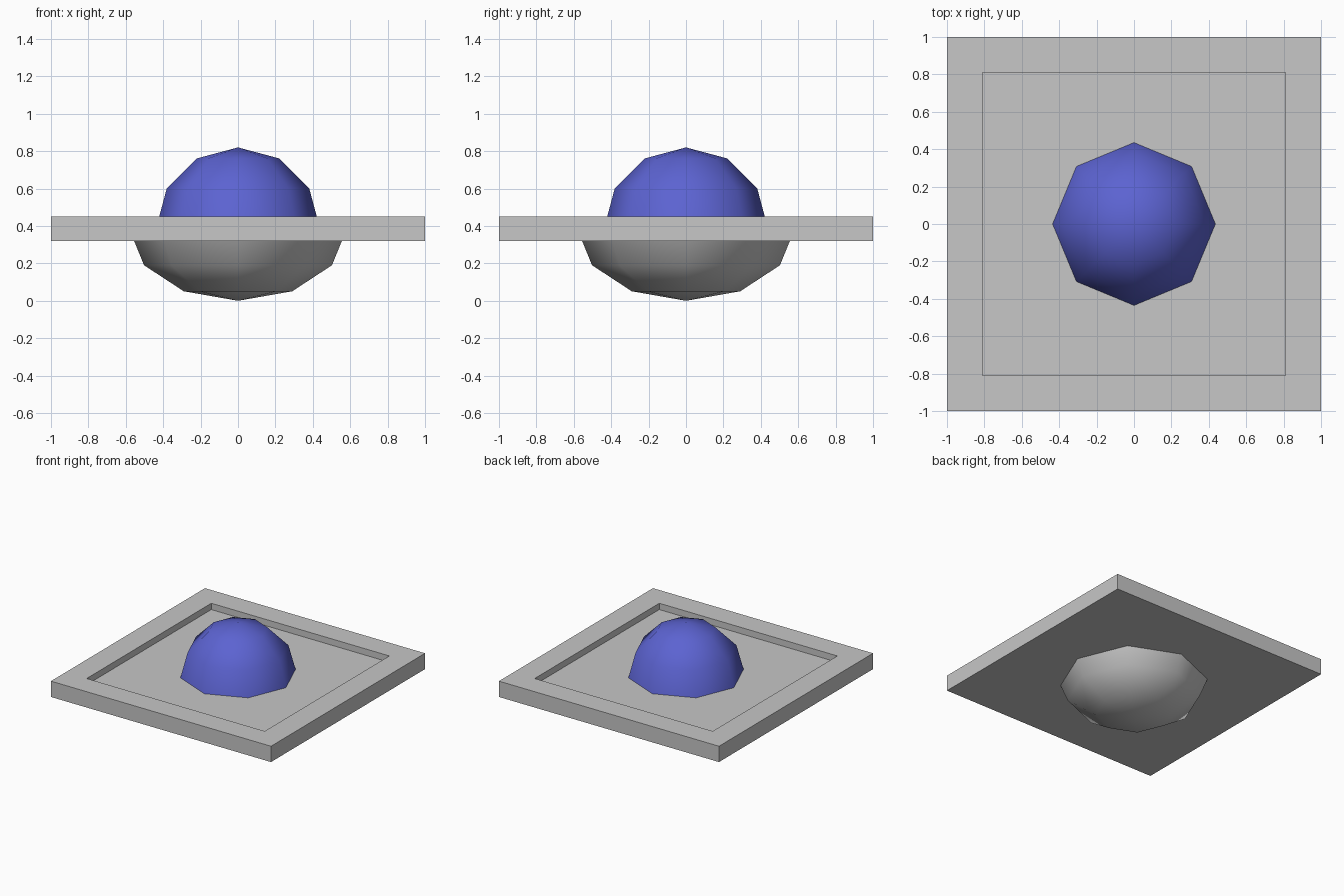
import bpy
import bmesh
from mathutils import Vector

default = bpy.data.objects.get("Cube")
if default:
    bpy.data.objects.remove(default, do_unlink=True)


def material(name, colour):
    mat = bpy.data.materials.new(name)
    mat.use_nodes = True
    rgba = (*colour, 1.0)
    mat.diffuse_color = rgba
    mat.node_tree.nodes["Principled BSDF"].inputs["Base Color"].default_value = rgba
    return mat


def finish(bm, name, mat):
    mesh = bpy.data.meshes.new(name)
    bm.to_mesh(mesh)
    bm.free()
    mesh.materials.append(mat)
    obj = bpy.data.objects.new(name, mesh)
    bpy.context.collection.objects.link(obj)
    return obj


def half_dome(name, radius, height, z, side, mat):
    """Smooth eight-sided half sphere; side is 1 for upwards, -1 for downwards."""
    bm = bmesh.new()
    bmesh.ops.create_uvsphere(bm, u_segments=8, v_segments=6, radius=1)
    unwanted = [v for v in bm.verts if v.co.z * side < -0.01]
    bmesh.ops.delete(bm, geom=unwanted, context="VERTS")
    bmesh.ops.scale(bm, vec=(radius, radius, height), verts=bm.verts)
    bmesh.ops.translate(bm, vec=(0, 0, z), verts=bm.verts)
    for face in bm.faces:
        face.smooth = True
    return finish(bm, name, mat)


grey = material("light grey", (0.57, 0.57, 0.57))
blue = material("blue", (0.107, 0.125, 0.64))

# Square plate with a shallow square recess in its top
BOTTOM, TOP, RECESS = 0.32, 0.45, 0.052
bm = bmesh.new()
bmesh.ops.create_cube(bm, size=2)
bmesh.ops.scale(bm, vec=(1, 1, (TOP - BOTTOM) / 2), verts=bm.verts)
bmesh.ops.translate(bm, vec=(0, 0, (TOP + BOTTOM) / 2), verts=bm.verts)
top_face = max(bm.faces, key=lambda f: f.calc_center_median().z)
bmesh.ops.inset_region(bm, faces=[top_face], thickness=0.27)
floor = bmesh.ops.extrude_discrete_faces(bm, faces=[top_face])["faces"][0]
bmesh.ops.translate(bm, vec=Vector((0, 0, -RECESS)), verts=floor.verts)
bmesh.ops.recalc_face_normals(bm, faces=bm.faces)
finish(bm, "recessed_plate", grey)

# Blue dome above the plate, wider grey bowl below it
half_dome("upper_dome", 0.44, 0.44, 0.38, 1, blue)
half_dome("lower_bowl", 0.58, 0.38, 0.38, -1, grey)
